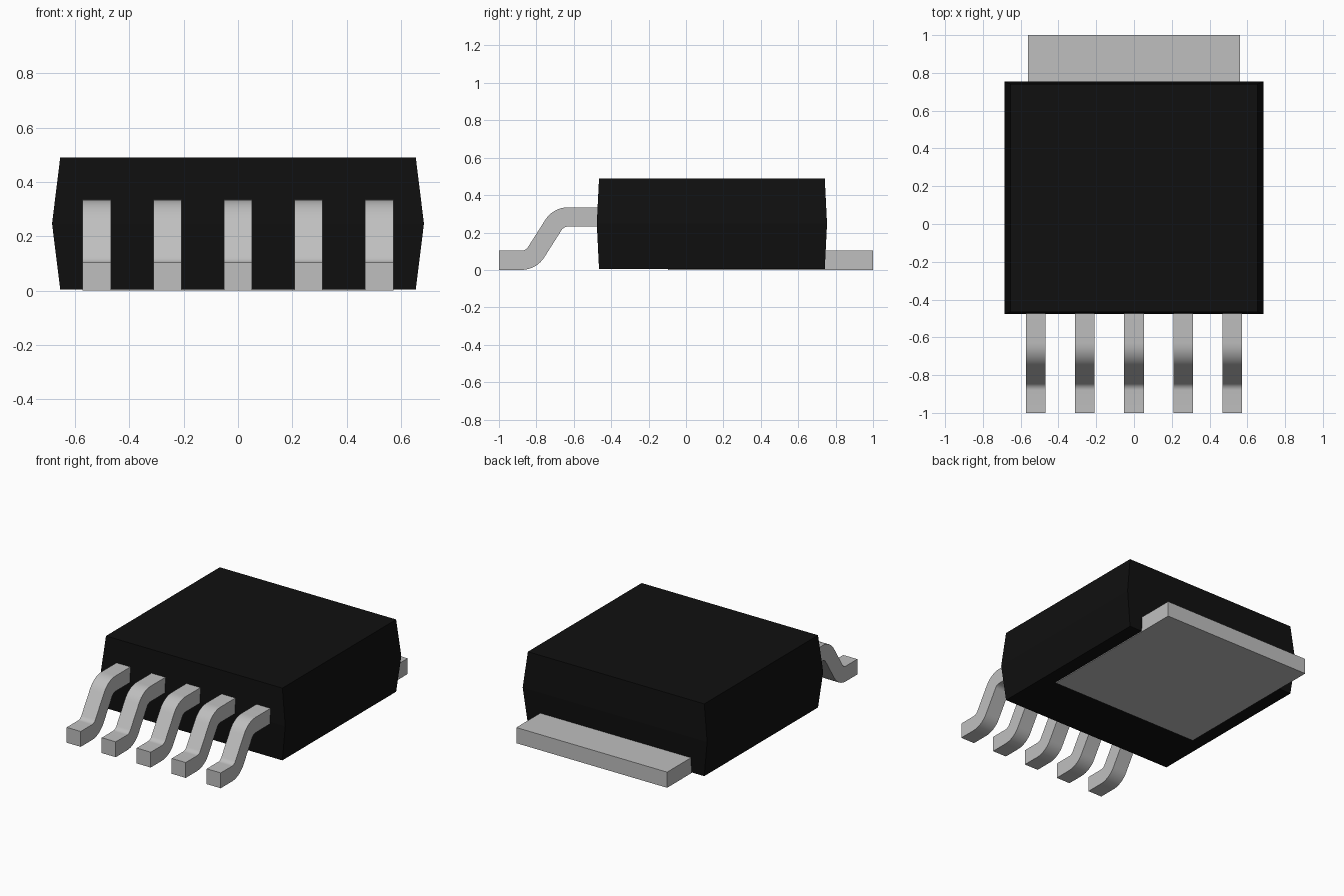
import bpy, bmesh, math

cube = bpy.data.objects.get("Cube")
if cube:
    bpy.data.objects.remove(cube, do_unlink=True)


def material(name, rgb, roughness):
    m = bpy.data.materials.new(name)
    m.use_nodes = True
    m.diffuse_color = (*rgb, 1)
    bsdf = m.node_tree.nodes["Principled BSDF"]
    bsdf.inputs["Base Color"].default_value = (*rgb, 1)
    bsdf.inputs["Roughness"].default_value = roughness
    return m


BLACK = material("black_plastic", (0.005, 0.005, 0.005), 0.6)
METAL = material("tinned_metal", (0.52, 0.52, 0.52), 0.5)


def finish(name, bm, mat):
    bmesh.ops.recalc_face_normals(bm, faces=bm.faces)
    mesh = bpy.data.meshes.new(name)
    bm.to_mesh(mesh)
    bm.free()
    mesh.materials.append(mat)
    obj = bpy.data.objects.new(name, mesh)
    bpy.context.collection.objects.link(obj)
    return obj


def loft(name, sections, mat):
    """Join rings of points, given in order, and cap both ends."""
    bm = bmesh.new()
    rings = [[bm.verts.new(p) for p in s] for s in sections]
    n = len(rings[0])
    for a, b in zip(rings, rings[1:]):
        for i in range(n):
            j = (i + 1) % n
            bm.faces.new((a[i], a[j], b[j], b[i]))
    bm.faces.new(rings[0])
    bm.faces.new(rings[-1])
    return finish(name, bm, mat)


def rectangle(x, y0, y1, z):
    return [(-x, y0, z), (x, y0, z), (x, y1, z), (-x, y1, z)]


# Moulded body, widest at mid height
loft("body", [rectangle(0.655, -0.465, 0.742, 0.005),
              rectangle(0.685, -0.477, 0.754, 0.247),
              rectangle(0.655, -0.465, 0.742, 0.49)], BLACK)

# Heat tab: set into the underside and sticking out at the back
loft("heat_tab", [rectangle(0.56, -0.095, 1.0, 0.0),
                  rectangle(0.56, -0.095, 1.0, 0.105)], METAL)


# Gull-wing lead side profile (y, z)
def arc(cy, cz, r, start, end, steps=8):
    angles = [math.radians(start + (end - start) * i / steps) for i in range(steps + 1)]
    return [(cy + r * math.cos(a), cz + r * math.sin(a)) for a in angles]


OUTER, INNER, BEND = 0.145, 0.042, 58.5
UPPER, LOWER = (-0.63, 0.335 - OUTER), (-0.88, OUTER)
profile = ([(-0.44, 0.335)]
           + arc(*UPPER, OUTER, 90, 90 + BEND)
           + arc(*LOWER, INNER, BEND - 90, -90)
           + [(-1.0, OUTER - INNER), (-1.0, 0.0)]
           + arc(*LOWER, OUTER, -90, BEND - 90)
           + arc(*UPPER, INNER, 90 + BEND, 90)
           + [(-0.44, UPPER[1] + INNER)])

# Row of five leads along the front
for k in range(5):
    x = (k - 2) * 0.26
    lead = loft(f"lead_{k + 1}",
                [[(x + s * 0.052, y, z) for y, z in profile] for s in (-1, 1)], METAL)
    bpy.ops.object.select_all(action="DESELECT")
    lead.select_set(True)
    bpy.context.view_layer.objects.active = lead
    bpy.ops.object.shade_smooth_by_angle(angle=math.radians(30))
